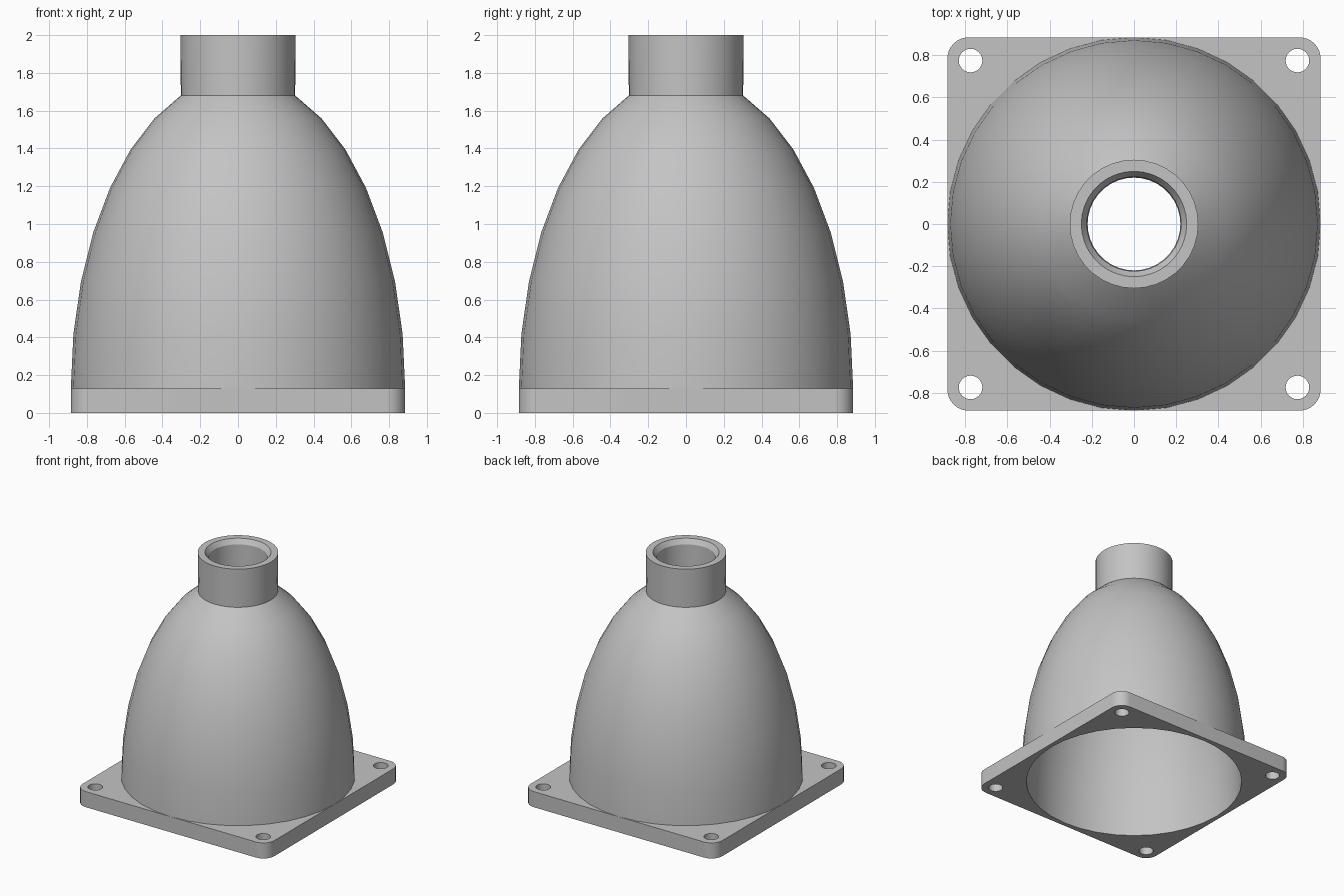
import bpy
import bmesh
from math import sin, cos, radians, acos, degrees

cube = bpy.data.objects.get("Cube")
if cube:
    bpy.data.objects.remove(cube, do_unlink=True)

SEGMENTS = 36
HALF = 0.885        # half width of the flange, also the dome radius
PLATE = 0.13        # flange thickness
INNER = 0.85        # opening radius
BORE = 0.22         # neck bore radius

grey = bpy.data.materials.new("plain grey")
grey.use_nodes = True
colour = (0.55, 0.55, 0.55, 1)
grey.diffuse_color = colour
grey.node_tree.nodes["Principled BSDF"].inputs["Base Color"].default_value = colour


def finish(name, bm):
    """Turn a bmesh into a shaded, coloured object."""
    mesh = bpy.data.meshes.new(name)
    bm.to_mesh(mesh)
    bm.free()
    mesh.materials.append(grey)
    obj = bpy.data.objects.new(name, mesh)
    bpy.context.collection.objects.link(obj)
    bpy.ops.object.select_all(action='DESELECT')
    obj.select_set(True)
    bpy.context.view_layer.objects.active = obj
    bpy.ops.object.shade_smooth_by_angle(angle=radians(30))
    return obj


def arc(cx, cy, r, start, end, steps):
    angles = [radians(start + (end - start) * i / steps) for i in range(steps + 1)]
    return [(cx + r * cos(a), cy + r * sin(a)) for a in angles]


def circle(cx, cy, r, steps):
    return arc(cx, cy, r, 0, 360, steps)[:-1]


# Hollow dome and neck: one profile, outside up and inside down
def dome_profile(radius, height, top_angle, steps):
    return [(x, z + PLATE) for x, z in
            [(radius * cos(t), height * sin(t))
             for t in [radians(top_angle * i / steps) for i in range(steps + 1)]]]


outside = dome_profile(HALF, 1.65, 70, 7)
neck = [(0.305, 2.0), (0.25, 2.0), (BORE + 0.004, 1.96)]
inside = dome_profile(INNER, 1.615, degrees(acos(BORE / INNER)), 8)
profile = outside + neck + inside[::-1]

bm = bmesh.new()
rings = [[bm.verts.new((x, y, z)) for x, y in circle(0, 0, r, SEGMENTS)]
         for r, z in profile]
for low, high in zip(rings, rings[1:]):
    for i in range(SEGMENTS):
        j = (i + 1) % SEGMENTS
        bm.faces.new((low[i], low[j], high[j], high[i]))
finish("dome_and_neck", bm)

# Square flange with rounded corners, a wide opening and four bolt holes
corner = 0.1
inset = HALF - corner
bolt = 0.775
signs = [(1, 1), (-1, 1), (-1, -1), (1, -1)]
outline = []
for k, (sx, sy) in enumerate(signs):
    outline += arc(sx * inset, sy * inset, corner, 90 * k, 90 * k + 90, 8)
loops = [outline, circle(0, 0, INNER, SEGMENTS)]
loops += [circle(sx * bolt, sy * bolt, 0.056, 24) for sx, sy in signs]

bm = bmesh.new()
edges = []
for loop in loops:
    verts = [bm.verts.new((x, y, 0)) for x, y in loop]
    edges += [bm.edges.new((a, b)) for a, b in zip(verts, verts[1:] + verts[:1])]
bmesh.ops.triangle_fill(bm, edges=edges, use_beauty=True, normal=(0, 0, 1))
bottom = bm.faces[:]
raised = bmesh.ops.extrude_face_region(bm, geom=bottom, use_keep_orig=True)
top = [g for g in raised["geom"] if isinstance(g, bmesh.types.BMVert)]
bmesh.ops.translate(bm, verts=top, vec=(0, 0, PLATE))
bmesh.ops.recalc_face_normals(bm, faces=bm.faces[:])
finish("mounting_flange", bm)
